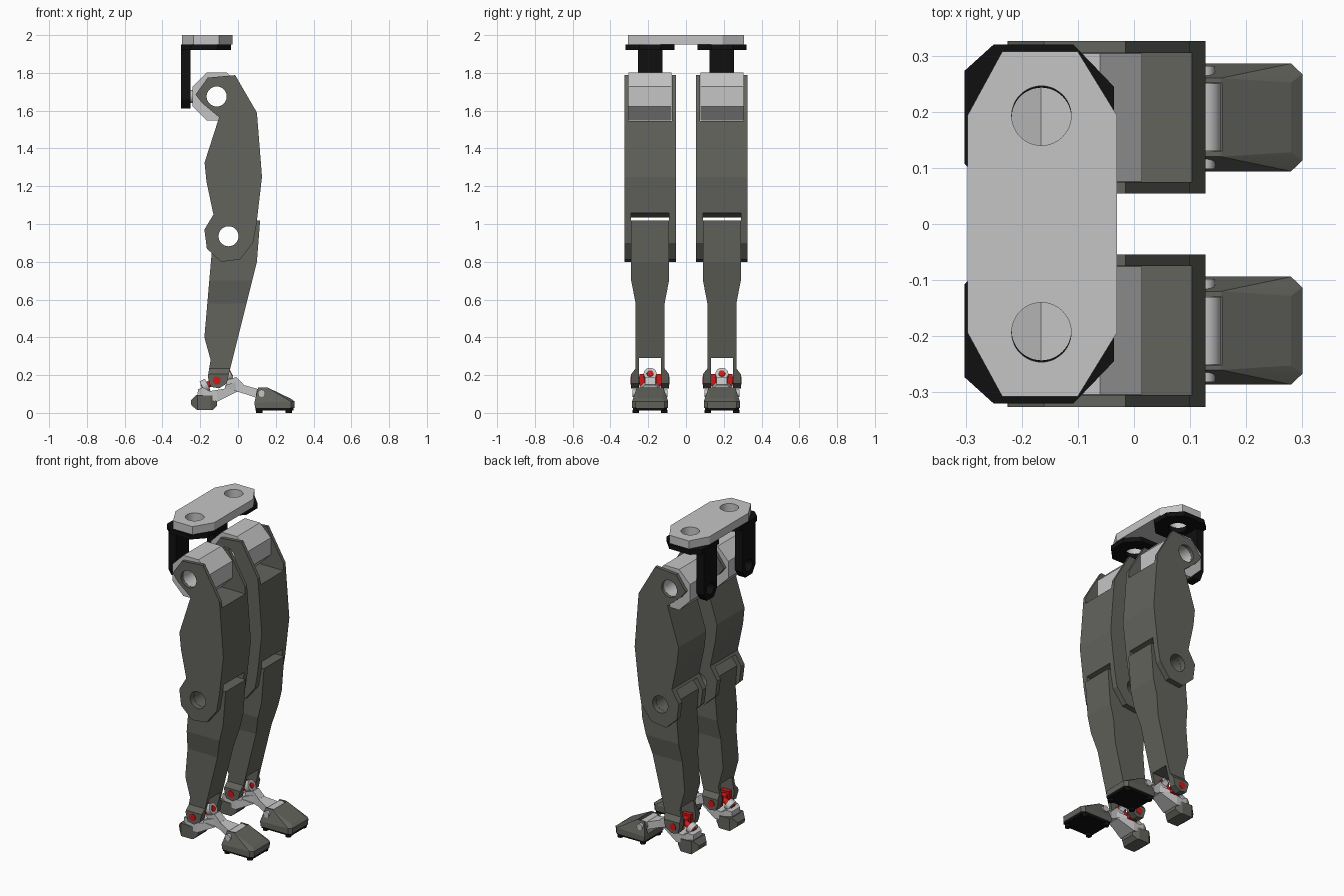
import bpy, bmesh, math
from mathutils import Vector

if "Cube" in bpy.data.objects:
    bpy.data.objects.remove(bpy.data.objects["Cube"])


def material(name, rgb):
    m = bpy.data.materials.new(name)
    m.diffuse_color = (*rgb, 1)
    m.use_nodes = True
    m.node_tree.nodes["Principled BSDF"].inputs["Base Color"].default_value = m.diffuse_color
    return m


DARK = material("dark_grey", (0.125, 0.125, 0.11))
LIGHT = material("light_grey", (0.56, 0.56, 0.56))
BLACK = material("black", (0.005, 0.005, 0.005))
RED = material("red", (0.62, 0.01, 0.01))


def finish(bm, name, mat):
    bmesh.ops.recalc_face_normals(bm, faces=bm.faces)
    me = bpy.data.meshes.new(name)
    bm.to_mesh(me)
    bm.free()
    ob = bpy.data.objects.new(name, me)
    bpy.context.collection.objects.link(ob)
    if mat:
        me.materials.append(mat)
    return ob


def extrude(pts, vec):
    bm = bmesh.new()
    f = bm.faces.new([bm.verts.new(p) for p in pts])
    r = bmesh.ops.extrude_face_region(bm, geom=[f])
    bmesh.ops.translate(bm, vec=vec, verts=[v for v in r["geom"] if isinstance(v, bmesh.types.BMVert)])
    return bm


def side_prism(name, profile, yc, half, mat, axis=0, widths=None):
    """Side outline (x, z) given width; widths = [(position on axis, half width)] varies it."""
    bm = extrude([(x, -half, z) for x, z in profile], (0, 2 * half, 0))
    if widths:
        for pos, _ in widths:
            co, no = Vector(), Vector()
            co[axis], no[axis] = pos, 1
            bmesh.ops.bisect_plane(bm, geom=bm.verts[:] + bm.edges[:] + bm.faces[:],
                                   plane_co=co, plane_no=no)
        for v in bm.verts:
            t, w = v.co[axis], widths[0][1]
            for (a, wa), (b, wb) in zip(widths, widths[1:]):
                if t >= a:
                    w = wa + (wb - wa) * min(1, (t - a) / (b - a))
            v.co.y = math.copysign(w, v.co.y)
    bmesh.ops.translate(bm, vec=(0, yc, 0), verts=bm.verts)
    return finish(bm, name, mat)


def flat_prism(name, outline, z0, z1, mat):
    return finish(extrude([(x, y, z0) for x, y in outline], (0, 0, z1 - z0)), name, mat)


def smooth(ob):
    bpy.ops.object.select_all(action="DESELECT")
    ob.select_set(True)
    bpy.context.view_layer.objects.active = ob
    bpy.ops.object.shade_smooth_by_angle(angle=math.radians(9))
    return ob


def rod(name, a, b, r, mat):
    a, b = Vector(a), Vector(b)
    bm = bmesh.new()
    bmesh.ops.create_cone(bm, cap_ends=True, segments=48, radius1=r, radius2=r, depth=(b - a).length)
    bmesh.ops.rotate(bm, matrix=Vector((0, 0, 1)).rotation_difference(b - a).to_matrix(), verts=bm.verts)
    bmesh.ops.translate(bm, vec=(a + b) / 2, verts=bm.verts)
    return smooth(finish(bm, name, mat))


def box(name, x0, x1, y0, y1, z0, z1, mat=None):
    return flat_prism(name, [(x0, y0), (x1, y0), (x1, y1), (x0, y1)], z0, z1, mat)


def cut(ob, *cutters):
    for c in cutters:
        c.hide_render = True
        m = ob.modifiers.new("cut", "BOOLEAN")
        m.operation, m.solver, m.object = "DIFFERENCE", "EXACT", c
        bpy.context.view_layer.objects.active = ob
        bpy.ops.object.modifier_apply(modifier=m.name)
        bpy.data.objects.remove(c)
    return smooth(ob)


HIP, KNEE, ANKLE = (-0.113, 1.675), (-0.05, 0.935), (-0.113, 0.172)
HOLE = 0.053


def y_rod(name, xz, yc, half, r, mat=None):
    return rod(name, (xz[0], yc - half, xz[1]), (xz[0], yc + half, xz[1]), r, mat)


def z_hole(yc):
    return rod("cutter", (-0.165, yc, 1.85), (-0.165, yc, 2.1), HOLE, None)


# Pelvis plate
quarter = [(-0.03, 0.193), (-0.1, 0.307), (-0.235, 0.307), (-0.297, 0.193)]
pelvis = flat_prism("pelvis_plate", quarter + [(x, -y) for x, y in reversed(quarter)], 1.95, 2.0, LIGHT)
cut(pelvis, z_hole(0.193), z_hole(-0.193))

for side, yc in (("left", 0.19), ("right", -0.19)):
    def n(part):
        return side + "_" + part

    # Hip bracket: flat flange and hanging arm
    half = [(-0.036, 0.055), (-0.108, 0.13), (-0.25, 0.13), (-0.302, 0.083)]
    flange = flat_prism(n("hip_flange"), [(x, yc + y) for x, y in half] +
                        [(x, yc - y) for x, y in reversed(half)], 1.922, 1.95, BLACK)
    cut(flange, z_hole(yc))
    arm_yz = [(-.065, 1.925), (.065, 1.925), (.065, 1.66), (.035, 1.612), (-.035, 1.612), (-.065, 1.66)]
    arm = finish(extrude([(-0.302, yc + y, z) for y, z in arm_yz], (0.05, 0, 0)), n("hip_arm"), BLACK)
    cut(arm, rod("cutter", (-0.4, yc, HIP[1]), (-0.2, yc, HIP[1]), 0.035, None))
    rod(n("hip_stub"), (-0.262, yc, HIP[1]), (-0.23, yc, HIP[1]), 0.035, LIGHT)

    # Octagonal hip housing
    r = 0.127 / math.cos(math.pi / 8)
    octo = [(HIP[0] + r * math.cos((i + .5) * math.pi / 4), HIP[1] + r * math.sin((i + .5) * math.pi / 4))
            for i in range(8)]
    housing = side_prism(n("hip_housing"), octo, yc, 0.114, LIGHT)
    cut(housing, y_rod("cutter", HIP, yc, 0.3, HOLE))

    # Thigh: solid outline slotted at the hip and the knee
    thigh = side_prism(n("thigh"), [
        (-.015, 1.788), (.1, 1.59), (.127, 1.25), (.098, 1.0), (.08, .9), (.01, .812), (-.09, .8),
        (-.165, .87), (-.178, .97), (-.13, 1.05), (-.167, 1.225), (-.177, 1.325), (-.1, 1.565),
        (-.19, 1.64), (-.225, 1.685), (-.16, 1.775)], yc, 0.136, DARK)
    cut(thigh,
        box("cutter", -0.4, 0.4, yc - .115, yc + .115, 1.545, 1.9),
        side_prism("cutter", [(-.4, .7), (.4, .7), (.4, 1.1), (.11, 1.06), (0, 1.035), (-.4, 1.035)],
                   yc, 0.101, None),
        y_rod("cutter", HIP, yc, 0.3, HOLE), y_rod("cutter", KNEE, yc, 0.3, HOLE))

    # Shin: tapers in width, then forks and flares at the ankle
    shin = side_prism(n("shin"), [
        (.117, 1.018), (.1, .8), (-.05, .2), (-.06, .155), (-.1, .13), (-.145, .138), (-.16, .19),
        (-.145, .28), (-.178, .4), (-.14, .84), (-.15, .97), (-.11, 1.018)], yc, 0.1, DARK, 2,
        [(.1, .1), (.205, .1), (.235, .077), (.58, .077), (.7, .1), (1.1, .1)])
    cut(shin, box("cutter", -0.4, 0.3, yc - .058, yc + .058, 0.05, 0.29),
        y_rod("cutter", KNEE, yc, 0.3, HOLE))

    # Ankle universal joint: red cross between a fork and two tilted lugs
    y_rod(n("ankle_pin"), ANKLE, yc, 0.103, 0.021, RED)
    for s in (-1, 1):
        y0, y1 = sorted((yc + s * .03, yc + s * .057))
        box(n("ankle_block"), -0.143, -0.083, y0, y1, 0.14, 0.205, RED)
    axis = Vector((0.9, 0, 0.43)).normalized()
    mid = Vector((ANKLE[0], yc, ANKLE[1]))
    rod(n("ankle_shaft"), mid - axis * 0.088, mid + axis * 0.088, 0.017, RED)
    for tag, d in (("front", 0.068), ("rear", -0.068)):
        lug = rod(n(tag + "_ankle_lug"), mid + axis * (d - .016), mid + axis * (d + .016), 0.034, LIGHT)
        cut(lug, rod("cutter", mid - axis * .2, mid + axis * .2, 0.018, None))
    side_prism(n("front_lug_strut"), [(-.065, .172), (-.03, .182), (-.01, .19), (.03, .15), (0, .115), (-.06, .125)],
               yc, 0.028, LIGHT)

    # Foot frame: heel block and an arm that widens to the toe hinge
    side_prism(n("heel_block"), [(-.215, .085), (-.212, .125), (-.185, .135), (-.15, .115), (-.06, .13),
                                 (0, .115), (-.11, .06)], yc, 0.05, LIGHT, 0,
               [(-.215, .04), (-.18, .06), (-.11, .06), (0, .035)])
    side_prism(n("foot_arm"), [(-.07, .145), (-.02, .162), (.1, .128), (.135, .105), (.1, .08), (0, .112),
                               (-.07, .1)], yc, 0.03, LIGHT, 0, [(-.07, .05), (-.01, .028), (.03, .028), (.12, .058)])

    # Rounded heel pad
    side_prism(n("heel_pad"), [(-.25, .065), (-.222, .095), (-.11, .09), (-.11, .04), (-.135, .014),
                               (-.215, .014), (-.247, .04)], yc, 0.06, DARK, 0,
               [(-.25, .035), (-.215, .065), (-.145, .065), (-.11, .045)])

    # Toe: wedge with sloping sides, slotted for the hinge
    bm = bmesh.new()
    for s in (-1, 1):
        for x, y, z in ((.107, .07, .135), (.155, .07, .135), (.28, .062, .075),
                        (.087, .096, .055), (.28, .096, .06), (.3, .077, .06),
                        (.09, .096, .025), (.28, .096, .025), (.298, .077, .025)):
            bm.verts.new((x, yc + s * y, z))
    bmesh.ops.convex_hull(bm, input=bm.verts)
    toe = finish(bm, n("toe"), DARK)
    cut(toe, box("cutter", 0.0, 0.157, yc - .061, yc + .061, 0.06, 0.2))
    y_rod(n("toe_hinge"), (.125, .104), yc, 0.06, 0.03, LIGHT)
    y_rod(n("toe_pin"), (.125, .104), yc, 0.092, 0.019, LIGHT)

    # Sole and rubber feet
    flat_prism(n("toe_sole"), [(.092, yc - .09), (.275, yc - .09), (.293, yc - .073), (.293, yc + .073),
                               (.275, yc + .09), (.092, yc + .09)], 0.012, 0.025, BLACK)
    for x in (.112, .268):
        for s in (-1, 1):
            rod(n("toe_stud"), (x, yc + s * .075, 0), (x, yc + s * .075, .014), 0.017, BLACK)
